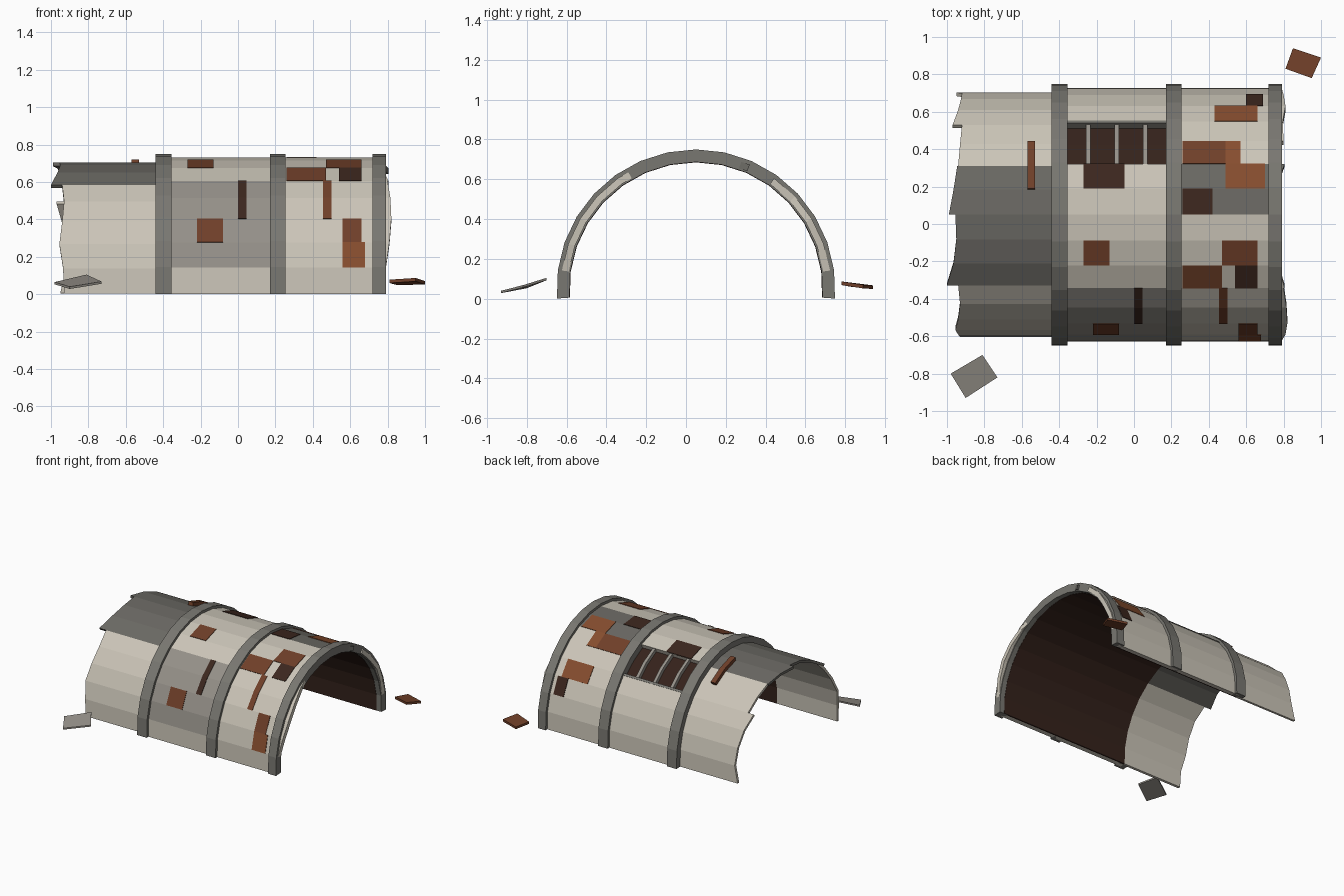
import bpy, bmesh, math
from mathutils import Vector

if "Cube" in bpy.data.objects:
    bpy.data.objects.remove(bpy.data.objects["Cube"])

STEP = math.radians(11.75)      # one facet of the 16-sided arch
CY, CZ = 0.05, 0.05             # arch axis


def material(name, rgb):
    m = bpy.data.materials.new(name)
    m.diffuse_color = (*rgb, 1)
    m.use_nodes = True
    m.node_tree.nodes["Principled BSDF"].inputs["Base Color"].default_value = m.diffuse_color
    return m


CREAM = material("cream", (0.60, 0.56, 0.48))
PALE_GREY = material("pale_grey", (0.30, 0.28, 0.25))
RIB = material("rib_grey", (0.19, 0.185, 0.165))
DARK = material("dark_grey", (0.145, 0.14, 0.125))
LINING = material("lining_brown", (0.035, 0.016, 0.011))
SOOT = material("soot_brown", (0.045, 0.02, 0.013))
RUST = material("rust", (0.16, 0.05, 0.022))
ORANGE = material("orange_rust", (0.24, 0.075, 0.028))


def make_object(name, bm, mat):
    bmesh.ops.recalc_face_normals(bm, faces=bm.faces)
    me = bpy.data.meshes.new(name)
    bm.to_mesh(me)
    bm.free()
    me.materials.append(mat)
    ob = bpy.data.objects.new(name, me)
    bpy.context.collection.objects.link(ob)
    return ob


def shell(name, r0, r1, k0, k1, xl, xr, mat):
    """Curved slab from facet k0 to k1; xl / xr may be lists for torn ends."""
    n = max(1, round(k1 - k0))
    xl = xl if isinstance(xl, list) else [xl] * (n + 1)
    xr = xr if isinstance(xr, list) else [xr] * (n + 1)
    bm = bmesh.new()
    rings = []
    for i in range(n + 1):
        a = (k0 + (k1 - k0) * i / n) * STEP
        s, c = math.sin(a), math.cos(a)
        rings.append([bm.verts.new((x, CY + r * s, CZ + r * c))
                      for x, r in ((xl[i], r0), (xr[i], r0), (xr[i], r1), (xl[i], r1))])
    for a, b in zip(rings, rings[1:]):
        for j in range(4):
            bm.faces.new((a[j], a[(j + 1) % 4], b[(j + 1) % 4], b[j]))
    bm.faces.new(rings[0])
    bm.faces.new(rings[-1])
    return make_object(name, bm, mat)


def plate(name, corners, thick, mat):
    bm = bmesh.new()
    top = [bm.verts.new(c) for c in corners]
    low = [bm.verts.new(Vector(c) - Vector((0, 0, thick))) for c in corners]
    bm.faces.new(top)
    bm.faces.new(low)
    for i in range(4):
        j = (i + 1) % 4
        bm.faces.new((top[i], top[j], low[j], low[i]))
    return make_object(name, bm, mat)


# Torn inner panels at the left end
for i, (k0, k1, xl, mat) in enumerate([
        (-8, -3, [-.93, -.935, -.955, -.94, -.93, -.94], CREAM),
        (-3, 0, [-1.0, -.965, -.95, -.955], DARK),
        (0, 2, [-.99, -.965, -.945], DARK),
        (2, 4, [-.94, -.93, -.92], CREAM),
        (4, 8, [-.97, -.94, -.925, -.92, -.95], CREAM)]):
    shell(f"left_panel_{i}", .635, .655, k0, k1, xl, -.40, mat)

# Dark lining
shell("lining", .635, .645, -8, 8, -.40, .75, LINING)

# Middle section skin, with a window left open on the back
for i, (k0, k1, mat) in enumerate([
        (-8, -7, CREAM), (-7, -3, PALE_GREY), (-3, 0, CREAM), (0, 2, CREAM), (4, 8, CREAM)]):
    shell(f"middle_panel_{i}", .645, .68, k0, k1, -.40, .21, mat)

# Right section skin, torn beyond the end rib
for i, (k0, k1, xr, mat) in enumerate([
        (-8, -7, .75, CREAM),
        (-7, -3, [.79, .81, .82, .815, .80], CREAM),
        (-3, 0, [.805, .77, .75, .75], CREAM),
        (0, 2, [.75, .76, .805], DARK),
        (2, 3, .76, CREAM),
        (3, 7, [.80, .795, .81, .80, .79], CREAM),
        (7, 8, .75, CREAM)]):
    shell(f"right_panel_{i}", .645, .68, k0, k1, .21, xr, mat)

# Ribs
for i, (x0, x1, r0) in enumerate([(-.44, -.355, .645), (.17, .255, .645), (.72, .79, .637)]):
    shell(f"rib_{i}", r0, .70, -8, 8, x0, x1, RIB)

# Window bars and top rail
for i, x in enumerate((-.245, -.092, .06)):
    shell(f"window_bar_{i}", .64, .675, 2, 4, x - .012, x + .012, PALE_GREY)
shell("window_rail", .64, .684, 3.9, 4.02, -.36, .18, RIB)

# Rust patches: x range, facet range
for i, (x0, x1, k0, k1, mat) in enumerate([
        (-.22, -.08, -6, -5, RUST), (0, .045, -5, -3, SOOT), (-.27, -.13, -2, -1, RUST),
        (.26, .47, -3, -2, RUST), (.54, .66, -3, -2, SOOT), (.47, .66, -2, -1, RUST),
        (.455, .50, -5, -3, RUST), (.56, .66, -6, -5, RUST), (.56, .68, -7, -6, ORANGE),
        (.26, .49, 2, 3, RUST), (.49, .57, 2, 3, ORANGE), (.49, .70, 1, 2, ORANGE),
        (.26, .42, 0, 1, SOOT), (.43, .66, 4, 5, ORANGE), (.60, .69, 5, 6, SOOT),
        (-.27, -.05, 1, 2, SOOT), (-.57, -.53, 1, 3, RUST)]):
    shell(f"rust_patch_{i}", .672 if x0 > -.5 else .65, .684, k0, k1, x0, x1, mat)

# Loose debris plates
plate("grey_debris", [(-.98, -.80, .065), (-.81, -.70, .105),
                      (-.73, -.82, .068), (-.90, -.93, .04)], .012, PALE_GREY)
plate("rust_debris", [(.85, .94, .067), (1.0, .89, .07),
                      (.95, .78, .087), (.81, .83, .078)], .018, RUST)
